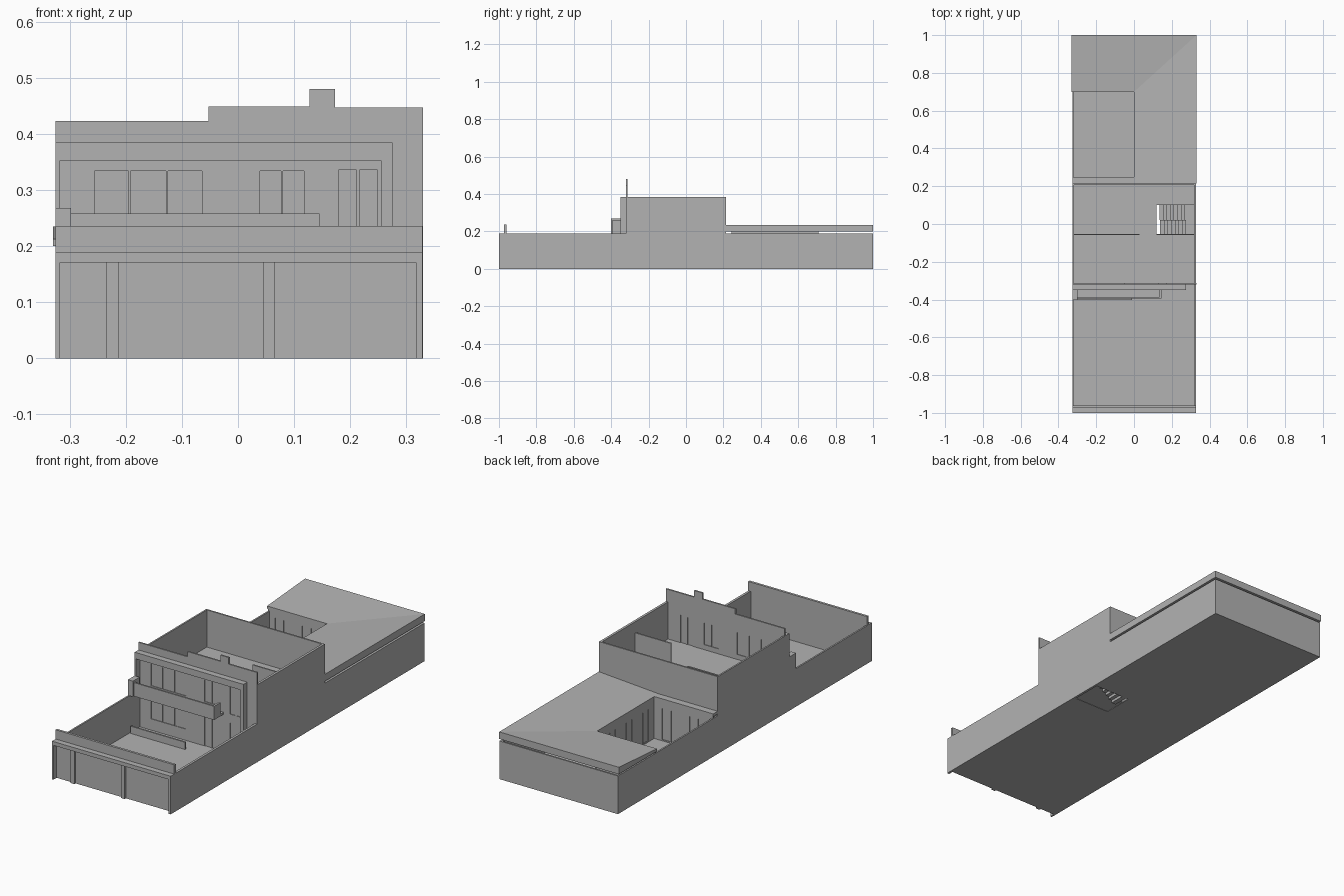
import bpy
import bmesh

cube = bpy.data.objects.get("Cube")
if cube:
    bpy.data.objects.remove(cube, do_unlink=True)

grey = bpy.data.materials.new("plain_grey")
grey.use_nodes = True
colour = (0.45, 0.45, 0.45, 1)
grey.diffuse_color = colour
grey.node_tree.nodes["Principled BSDF"].inputs["Base Color"].default_value = colour

W, T = 0.325, 0.008      # half width, wall thickness
STOREY, TOP = 0.19, 0.385
FLOOR = STOREY + 0.01    # upper floor level
FACE = -0.32             # facade plane
REAR = 0.215             # back of the tall block


def finish(name, bm):
    mesh = bpy.data.meshes.new(name)
    bmesh.ops.recalc_face_normals(bm, faces=bm.faces)
    bm.to_mesh(mesh)
    bm.free()
    mesh.materials.append(grey)
    obj = bpy.data.objects.new(name, mesh)
    bpy.context.collection.objects.link(obj)
    return obj


def box(name, x, y, z):
    bm = bmesh.new()
    bmesh.ops.create_cube(bm, size=1)
    for v in bm.verts:
        v.co = [(r[0] + r[1]) / 2 + c * (r[1] - r[0]) for c, r in zip(v.co, (x, y, z))]
    return finish(name, bm)


def prism(name, outline, axis, start, end):
    """Extrude a flat outline along the x or y axis."""
    bm = bmesh.new()
    place = (lambda p, d: (d, *p)) if axis == "x" else (lambda p, d: (p[0], d, p[1]))
    face = bm.faces.new([bm.verts.new(place(p, start)) for p in outline])
    moved = bmesh.ops.extrude_face_region(bm, geom=[face])["geom"]
    for v in moved:
        if isinstance(v, bmesh.types.BMVert):
            v.co["xy".index(axis)] = end
    return finish(name, bm)


def slab(name, x, y, z, hole):
    """Flat slab made of four pieces around a rectangular hole."""
    hx, hy = hole
    box(name + "_left", (x[0], hx[0]), y, z)
    box(name + "_right", (hx[1], x[1]), y, z)
    box(name + "_front", hx, (y[0], hy[0]), z)
    box(name + "_back", hx, (hy[1], y[1]), z)


def glazing(name, wall, axis, plane, span, z, panes, frame=0.004):
    """Cut an opening in a wall, then fill it with a thin pane and mullions."""
    def oriented(a, b):
        return (a, b) if axis == "y" else (b, a)
    cutter = box(name + "_cutter", *oriented(span, (plane - 0.03, plane + 0.03)), z)
    cutter.hide_render = True
    cutter.hide_viewport = True
    cutter.display_type = "WIRE"
    cut = wall.modifiers.new(name, "BOOLEAN")
    cut.operation = "DIFFERENCE"
    cut.solver = "EXACT"
    cut.object = cutter
    mid = plane + T / 2
    box(name + "_pane", *oriented(span, (mid - 0.001, mid + 0.001)), z)
    step = (span[1] - span[0]) / panes
    for i in range(panes + 1):
        c = min(max(span[0] + i * step, span[0] + frame / 2), span[1] - frame / 2)
        box(f"{name}_mullion_{i}", *oriented((c - frame / 2, c + frame / 2), (plane, plane + T)), z)


# Ground floor and upper floor, both open at the stairwell
stairwell = ((0.12, 0.317), (-0.055, 0.1))
slab("ground_floor", (-W, W), (-0.97, 0.995), (0, 0.004), stairwell)
slab("upper_floor", (-W, W), (FACE, REAR), (STOREY, FLOOR), stairwell)

# Long side walls, stepped up around the tall block
side = [(-1, 0), (1, 0), (1, STOREY), (REAR, STOREY), (REAR, TOP), (FACE, TOP), (FACE, STOREY), (-1, STOREY)]
prism("right_hand_wall", side, "x", -W, -W + T)
prism("left_hand_wall", side, "x", W - T, W + 0.004)
box("block_back_wall", (-W, W), (REAR - T, REAR), (0, TOP))
box("rear_wall", (-W, W), (1 - T, 1), (0, STOREY))

# Street front: recessed wall, posts, ledge and parapet
box("street_wall", (-W, W), (-0.975, -0.965), (0, STOREY))
for i, (a, b) in enumerate([(-0.235, -0.212), (0.045, 0.065)]):
    box(f"street_post_{i}", (a, b), (-0.985, -0.97), (0, 0.171))
box("street_ledge", (-W, W + 0.004), (-1, -0.965), (0.171, STOREY))
box("street_parapet", (-W, W + 0.004), (-0.972, -0.96), (STOREY, 0.236))

# Facade with stepped top and chimney block
facade = prism("facade", [(-W, 0), (0.33, 0), (0.33, 0.447), (0.173, 0.447), (0.173, 0.48), (0.127, 0.48),
                          (0.127, 0.449), (-0.053, 0.449), (-0.053, 0.423), (-W, 0.423)], "y", FACE, FACE + T)
glazing("upper_triple_window", facade, "y", FACE, (-0.26, -0.06), (0.225, 0.334), 3)
glazing("upper_double_window", facade, "y", FACE, (0.035, 0.122), (0.225, 0.334), 2)
glazing("upper_door", facade, "y", FACE, (0.173, 0.255), (FLOOR, 0.337), 2, 0.007)
glazing("lower_triple_window", facade, "y", FACE, (-0.26, -0.06), (0.06, 0.155), 3)
glazing("lower_double_door", facade, "y", FACE, (0.035, 0.122), (0.004, 0.155), 2)
glazing("lower_door", facade, "y", FACE, (0.173, 0.255), (0.004, 0.155), 2, 0.007)

# Canopy with its side fins
box("canopy", (-W, 0.275), (-0.35, FACE), (0.353, TOP))
box("canopy_fin_wide", (0.255, 0.275), (-0.35, FACE), (0, 0.353))
box("canopy_fin_edge", (-W, -W + T), (-0.35, FACE), (0, 0.353))

# Balcony and terrace bench wall
box("balcony_slab", (-W, 0.145), (-0.395, FACE), (STOREY, FLOOR))
box("balcony_front", (-W, 0.145), (-0.395, -0.387), (STOREY, 0.258))
box("balcony_end", (0.135, 0.145), (-0.39, -0.345), (STOREY, 0.258))
box("balcony_pier", (-W, -0.298), (-0.402, -0.35), (STOREY, 0.268))
box("terrace_low_wall", (-0.31, -0.01), (-0.402, -0.394), (0, 0.04))

# Upper floor partitions
box("stair_screen", (0.12, 0.32), (-0.059, -0.052), (STOREY, 0.33))
box("room_partition", (-W, 0.03), (-0.059, -0.052), (0, 0.24))

# Two flights of stairs with a landing between them
steps = 7
rise = FLOOR / (2 * steps + 1)
for i in range(steps):
    near, far = 0.27 - 0.019 * i, 0.14 + 0.019 * i
    z1, z2 = rise * (i + 1), rise * (steps + 2 + i)
    box(f"lower_step_{i}", (far - 0.006, far + 0.019), (0.022, 0.1), (z1 - rise, z1))
    box(f"upper_step_{i}", (near - 0.019, near + 0.006), (-0.052, 0.02), (z2 - rise, z2))
box("stair_landing", (0.268, 0.317), (-0.052, 0.1), (rise * steps, rise * (steps + 1)))

# Courtyard walls with glazing
CX, CY0, CY1 = 0.0, 0.25, 0.7
court_side = box("court_side_wall", (CX, CX + T), (CY0, CY1), (0, FLOOR))
court_front = box("court_front_wall", (-W, CX), (CY0 - T, CY0), (0, FLOOR))
court_back = box("court_back_wall", (-W, CX), (CY1, CY1 + T), (0, FLOOR))
for i in range(3):
    a = 0.29 + i * 0.13
    glazing(f"court_side_window_{i}", court_side, "x", CX, (a, a + 0.09), (0.01, 0.165), 2)
for i in range(2):
    a = -0.29 + i * 0.15
    glazing(f"court_front_window_{i}", court_front, "y", CY0 - T, (a, a + 0.1), (0.01, 0.165), 2)
    glazing(f"court_back_window_{i}", court_back, "y", CY1, (a, a + 0.1), (0.08, 0.165), 2)

# Rear roof, sloping inward to the courtyard
bm = bmesh.new()
high, low, R = 0.235, 0.213, 0.33
pts = [(-R, 1, high), (R, 1, high), (R, REAR, high), (CX, REAR, low), (CX, CY0, low),
       (CX, CY1, low), (-R, CY1, low), (-W, CY0, low), (-W, REAR, low)]
top = [bm.verts.new(p) for p in pts]
faces = [bm.faces.new([top[i] for i in f]) for f in ((0, 6, 5, 1), (1, 5, 4, 3, 2), (3, 4, 7, 8))]
for item in bmesh.ops.extrude_face_region(bm, geom=faces, use_keep_orig=True)["geom"]:
    if isinstance(item, bmesh.types.BMVert):
        item.co.z = FLOOR
finish("rear_roof", bm)
